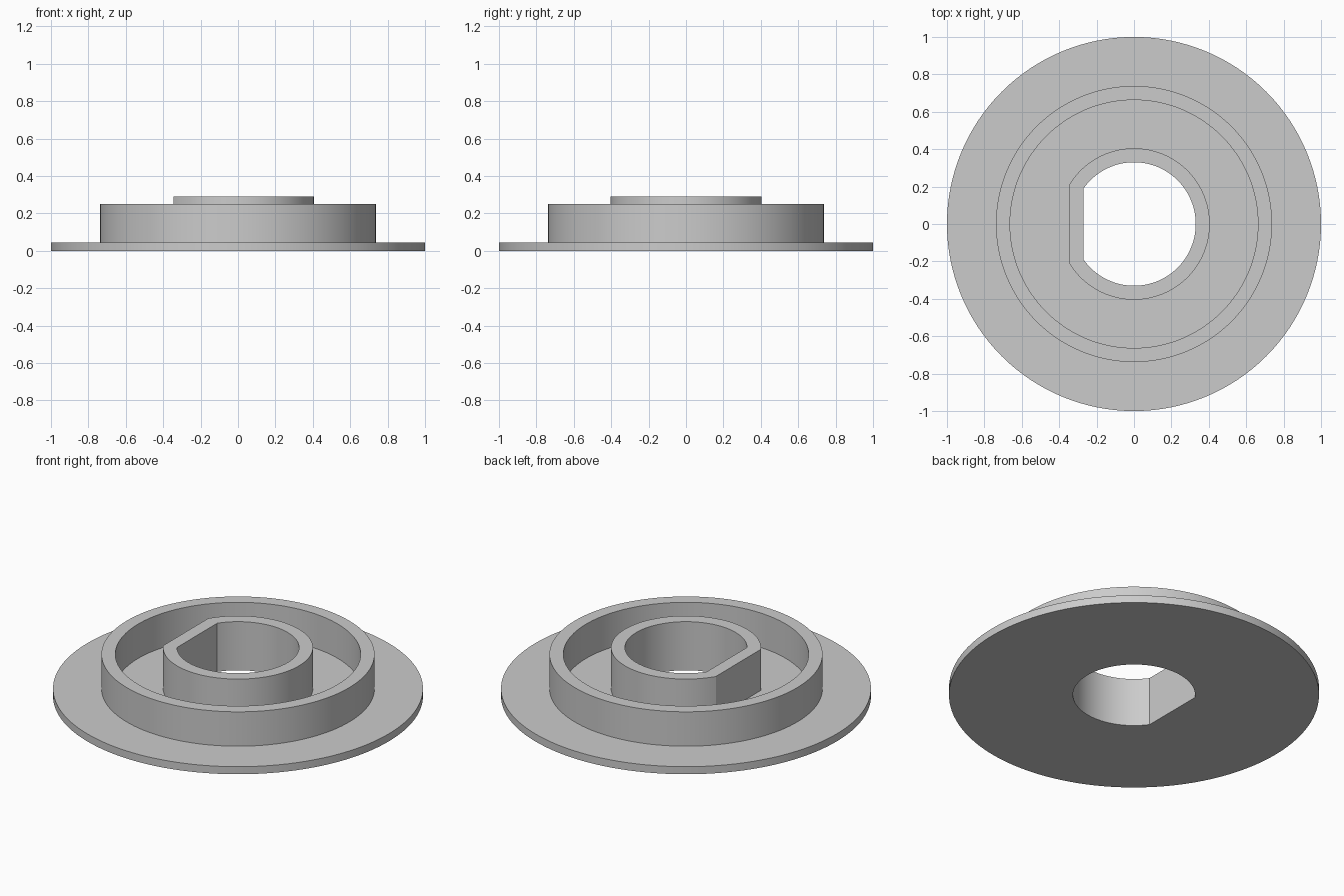
import bpy, bmesh, math

cube = bpy.data.objects.get("Cube")
if cube:
    bpy.data.objects.remove(cube, do_unlink=True)

SIDES, FLAT = 128, 24          # steps per loop, steps along the flat
ARC = SIDES - FLAT
BASE, RIM, HUB = 0.045, 0.25, 0.29
HALF = math.pi * ARC / SIDES


def circle(radius, z):
    angles = [-HALF + 2 * math.pi * i / SIDES for i in range(SIDES)]
    return [(radius * math.cos(a), radius * math.sin(a), z) for a in angles]


def d_shape(radius, flat_x, z):
    """Circle cut off by a straight side on -x."""
    corner = math.acos(flat_x / radius)
    angles = [corner * (2 * i / ARC - 1) for i in range(ARC)]
    points = [(radius * math.cos(a), radius * math.sin(a), z) for a in angles]
    top = radius * math.sin(corner)
    points += [(flat_x, top * (1 - 2 * i / FLAT), z) for i in range(FLAT)]
    return points


def bore(z):
    return d_shape(0.33, -0.27, z)


def hub(z):
    return d_shape(0.405, -0.345, z)


# Cross-section loops, from the bore outwards over the flange, rim and hub
loops = [
    bore(0), circle(1, 0), circle(1, BASE),
    circle(0.738, BASE), circle(0.738, RIM),
    circle(0.663, RIM), circle(0.663, BASE),
    hub(BASE), hub(HUB), bore(HUB),
]

bm = bmesh.new()
rings = [[bm.verts.new(p) for p in loop] for loop in loops]
for k, ring in enumerate(rings):
    following = rings[(k + 1) % len(rings)]
    for i in range(SIDES):
        j = (i + 1) % SIDES
        bm.faces.new((ring[i], ring[j], following[j], following[i]))
bmesh.ops.recalc_face_normals(bm, faces=bm.faces)
mesh = bpy.data.meshes.new("flanged_collar")
bm.to_mesh(mesh)
bm.free()

collar = bpy.data.objects.new("flanged_collar", mesh)
bpy.context.collection.objects.link(collar)

# Plain grey
grey = bpy.data.materials.new("light_grey")
grey.use_nodes = True
colour = (0.6, 0.6, 0.6, 1)
grey.diffuse_color = colour
grey.node_tree.nodes["Principled BSDF"].inputs["Base Color"].default_value = colour
mesh.materials.append(grey)

# Smooth round walls, sharp rims and corners
bpy.ops.object.select_all(action="DESELECT")
collar.select_set(True)
bpy.context.view_layer.objects.active = collar
bpy.ops.object.shade_smooth_by_angle(angle=math.radians(25))
